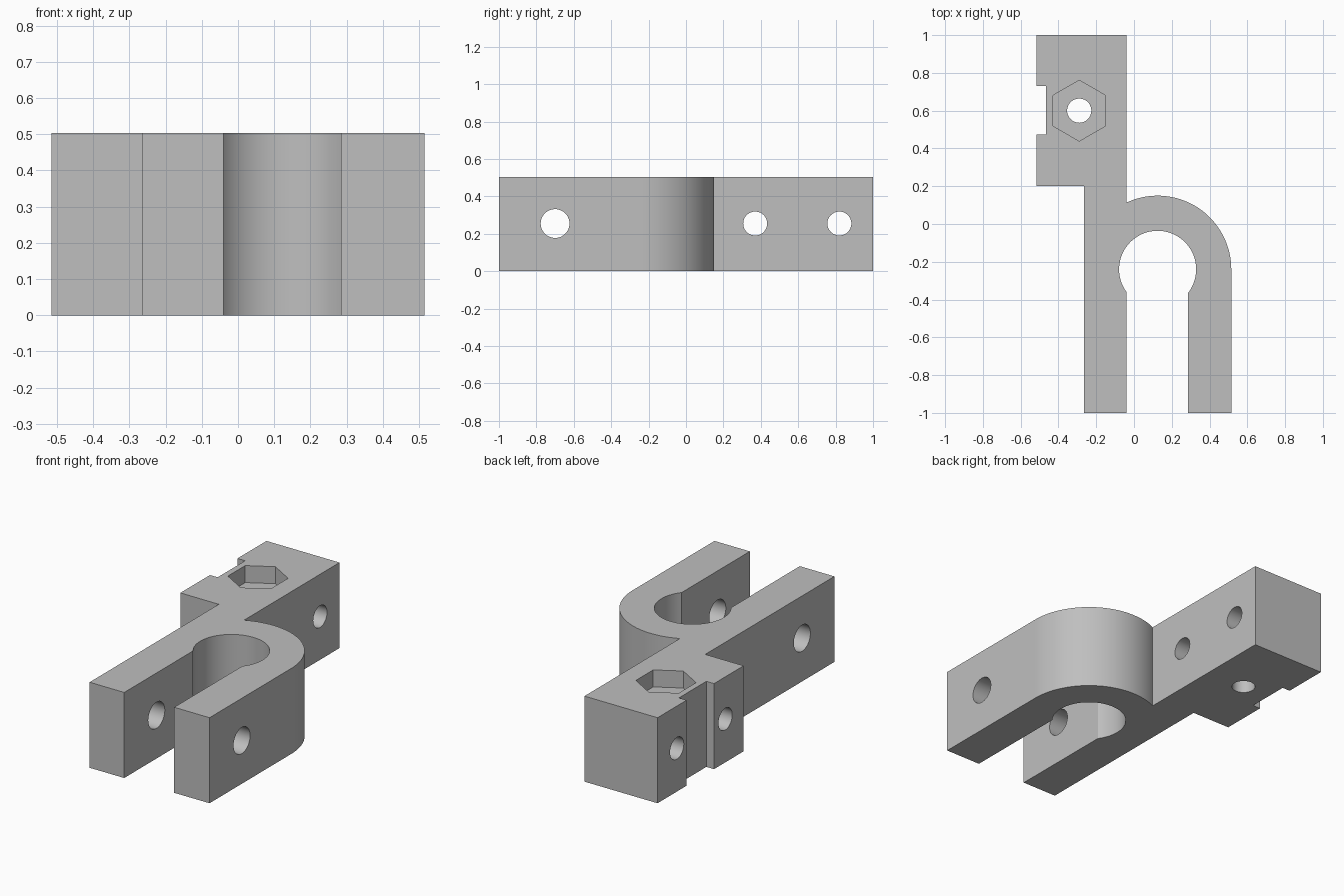
import bpy
import bmesh
import math
from mathutils import Matrix

if "Cube" in bpy.data.objects:
    bpy.data.objects.remove(bpy.data.objects["Cube"], do_unlink=True)

HEIGHT = 0.503
MID = HEIGHT / 2
CX, CY = 0.125, -0.24        # centre of the clamp bore
OUTER, BORE = 0.39, 0.204    # clamp radii

grey = bpy.data.materials.new("plain grey")
grey.use_nodes = True
colour = (0.52, 0.52, 0.52, 1)
grey.diffuse_color = colour
grey.node_tree.nodes["Principled BSDF"].inputs["Base Color"].default_value = colour


def add_object(name, bm):
    bmesh.ops.recalc_face_normals(bm, faces=bm.faces)
    mesh = bpy.data.meshes.new(name)
    bm.to_mesh(mesh)
    bm.free()
    mesh.materials.append(grey)
    obj = bpy.data.objects.new(name, mesh)
    bpy.context.collection.objects.link(obj)
    return obj


def arc(radius, start, end, steps):
    angles = [start + (end - start) * i / steps for i in range(steps + 1)]
    return [(CX + radius * math.cos(a), CY + radius * math.sin(a)) for a in angles]


def cylinder(name, radius, depth, sides, matrix):
    bm = bmesh.new()
    bmesh.ops.create_cone(bm, cap_ends=True, segments=sides, radius1=radius,
                          radius2=radius, depth=depth, matrix=matrix)
    return add_object(name, bm)


# Outline: stepped mounting block, rounded clamp and two prongs
left_x, right_x = -0.04, 0.285
outer_end = math.acos((left_x - CX) / OUTER)
bore_right = -math.acos((right_x - CX) / BORE)
bore_left = 2 * math.pi - math.acos((left_x - CX) / BORE)
outline = [(left_x, 1), (-0.515, 1), (-0.515, 0.73), (-0.465, 0.73),
           (-0.465, 0.475), (-0.515, 0.475), (-0.515, 0.2), (-0.265, 0.2),
           (-0.265, -1), (left_x, -1)]
outline += arc(BORE, bore_left, bore_right, 64)
outline += [(right_x, -1), (CX + OUTER, -1)]
outline += arc(OUTER, 0, outer_end, 48)

# Extrude the outline to full height
bm = bmesh.new()
base = bm.faces.new([bm.verts.new((x, y, 0)) for x, y in outline])
top = bmesh.ops.extrude_face_region(bm, geom=[base], use_keep_orig=True)["geom"]
bmesh.ops.translate(bm, vec=(0, 0, HEIGHT),
                    verts=[v for v in top if isinstance(v, bmesh.types.BMVert)])
body = add_object("clamp_body", bm)

# Cross holes, vertical bolt hole and hexagonal nut pocket
sideways = Matrix.Rotation(math.pi / 2, 4, 'Y')
cutters = [cylinder("cross_hole", r, 2, 48, Matrix.Translation((0, y, MID + 0.003)) @ sideways)
           for y, r in [(-0.7, 0.077), (0.37, 0.064), (0.82, 0.064)]]
cutters.append(cylinder("bolt_hole", 0.064, 2, 48, Matrix.Translation((-0.29, 0.6, MID))))
pocket = Matrix.Translation((-0.29, 0.6, HEIGHT)) @ Matrix.Rotation(math.pi / 2, 4, 'Z')
hexagon = cylinder("nut_pocket", 0.161, 0.2, 6, pocket)
# Point the hexagon's corners along the block
xs = [v.co.x for v in hexagon.data.vertices]
ys = [v.co.y for v in hexagon.data.vertices]
if max(xs) - min(xs) > max(ys) - min(ys):
    hexagon.data.transform(pocket @ Matrix.Rotation(math.pi / 6, 4, 'Z') @ pocket.inverted())
cutters.append(hexagon)

bpy.ops.object.select_all(action='DESELECT')
bpy.context.view_layer.objects.active = body
body.select_set(True)
for cutter in cutters:
    cutter.hide_render = True
    mod = body.modifiers.new(cutter.name, 'BOOLEAN')
    mod.operation = 'DIFFERENCE'
    mod.solver = 'EXACT'
    mod.object = cutter
    bpy.ops.object.modifier_apply(modifier=mod.name)
    bpy.data.objects.remove(cutter, do_unlink=True)

bpy.ops.object.shade_smooth_by_angle(angle=math.radians(30))
